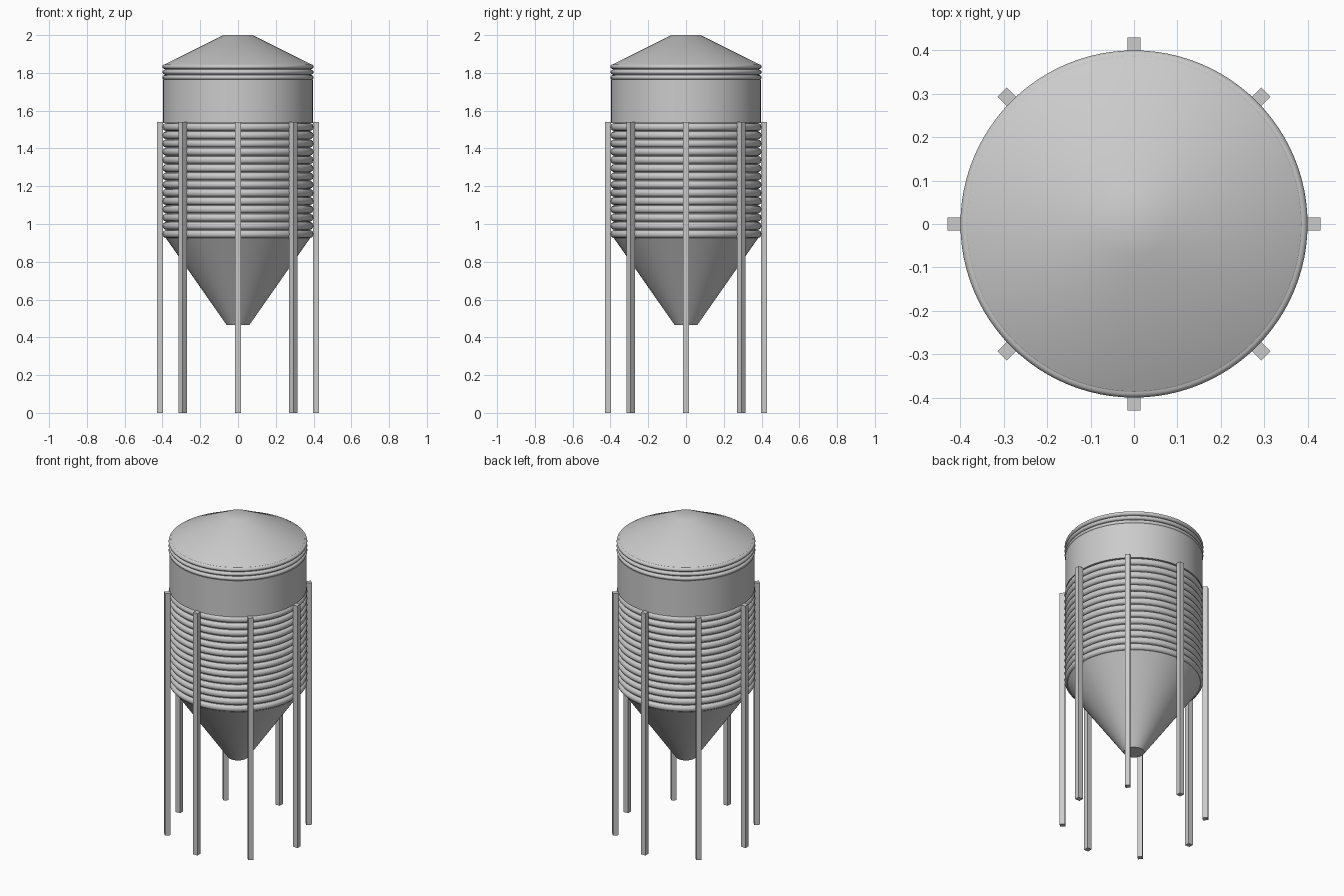
import bpy, bmesh, math
from mathutils import Matrix

if "Cube" in bpy.data.objects:
    bpy.data.objects.remove(bpy.data.objects["Cube"])

SEGMENTS = 96


def finish(name, bm, smooth=True):
    bmesh.ops.recalc_face_normals(bm, faces=bm.faces)
    mesh = bpy.data.meshes.new(name)
    bm.to_mesh(mesh)
    bm.free()
    obj = bpy.data.objects.new(name, mesh)
    bpy.context.collection.objects.link(obj)
    if smooth:
        bpy.ops.object.select_all(action='DESELECT')
        obj.select_set(True)
        bpy.context.view_layer.objects.active = obj
        bpy.ops.object.shade_smooth_by_angle(angle=math.radians(35))
    return obj


def lathe(name, profile):
    """Revolve (radius, z) points around z; points on the axis close the shape."""
    bm = bmesh.new()
    verts = [bm.verts.new((r, 0, z)) for r, z in profile]
    edges = [bm.edges.new(pair) for pair in zip(verts, verts[1:])]
    bmesh.ops.spin(bm, geom=verts + edges, cent=(0, 0, 0), axis=(0, 0, 1),
                   angle=2 * math.pi, steps=SEGMENTS)
    bmesh.ops.remove_doubles(bm, verts=bm.verts, dist=1e-5)
    return finish(name, bm)


def ribs(z0, z1, count, r_in, r_out, fill=0.9, steps=8):
    """Stack of rounded ribs separated by narrow grooves."""
    pitch = (z1 - z0) / count
    points = []
    for i in range(count):
        mid = z0 + (i + 0.5) * pitch
        for k in range(steps + 1):
            a = math.pi * (k / steps - 0.5)
            points.append((r_in + (r_out - r_in) * math.cos(a),
                           mid + 0.5 * fill * pitch * math.sin(a)))
    return points


# Conical hopper with a closed outlet
lathe("hopper", [(0, 0.465), (0.06, 0.465), (0.385, 0.93)])

# Corrugated lower wall
lathe("ribbed_wall", [(0.385, 0.925)] + ribs(0.925, 1.535, 14, 0.383, 0.40) + [(0.383, 1.54)])

# Plain upper band
lathe("upper_band", [(0.383, 1.535), (0.396, 1.535), (0.396, 1.765), (0.383, 1.765)])

# Rolled rings under the eaves
lathe("eave_rings", [(0.385, 1.76)] + ribs(1.762, 1.847, 3, 0.386, 0.40) + [(0.385, 1.847)])

# Conical roof with a flat cap
lathe("roof", [(0.385, 1.838), (0.394, 1.842), (0.077, 2.0), (0, 2.0)])

# Eight support legs around the body
for i in range(8):
    bm = bmesh.new()
    place = (Matrix.Rotation(i * math.pi / 4, 4, 'Z')
             @ Matrix.Translation((0.414, 0, 0.77))
             @ Matrix.Diagonal((0.032, 0.03, 1.54, 1)))
    bmesh.ops.create_cube(bm, size=1, matrix=place)
    finish(f"support_leg_{i + 1}", bm, smooth=False)
